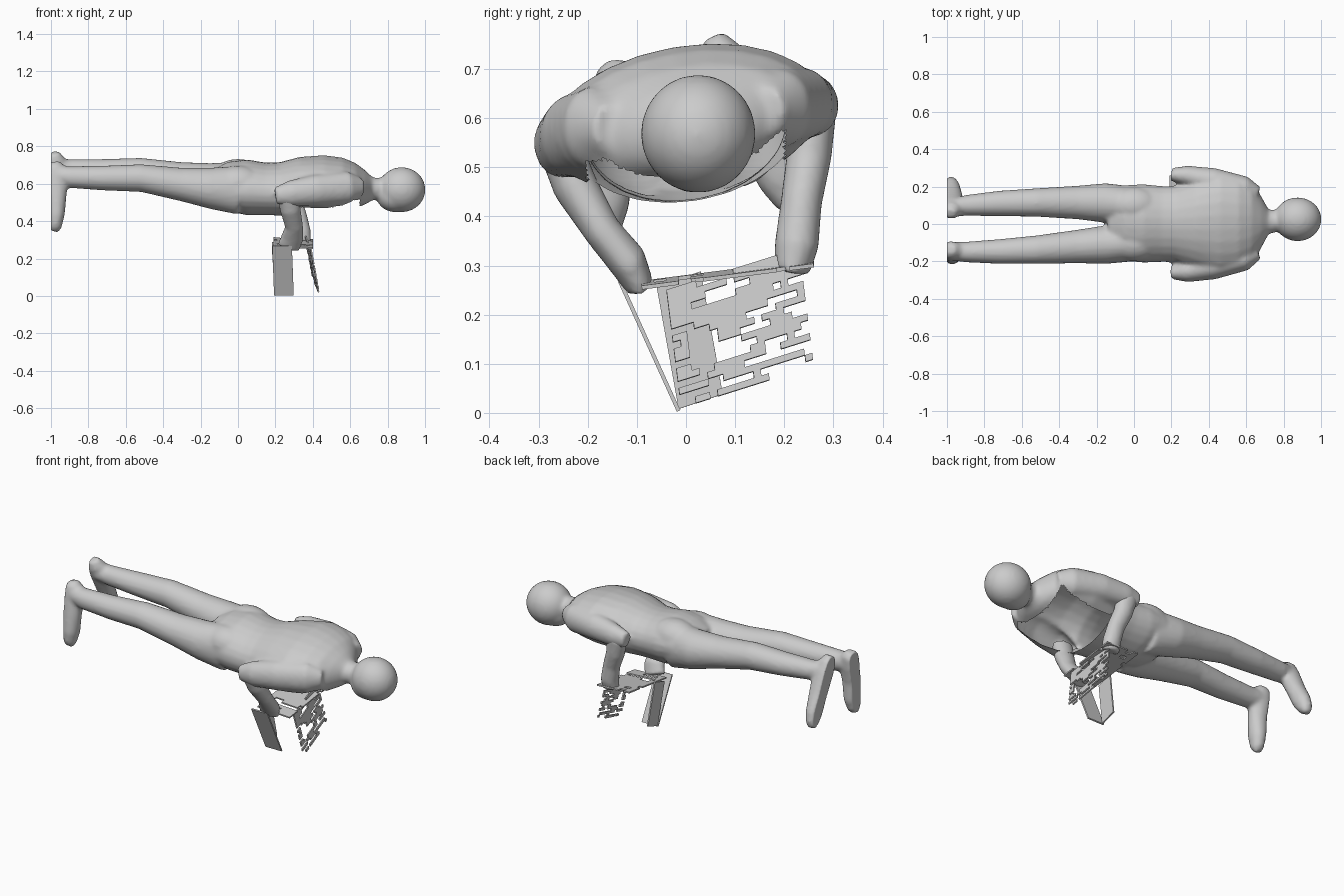
import bpy, bmesh, math, random
from mathutils import Vector

if "Cube" in bpy.data.objects:
    bpy.data.objects.remove(bpy.data.objects["Cube"])

random.seed(4)
N = 24


def loft(bm, pts, up=(0, 0, 1), roll=0.0, axis=None):
    """Closed tube through (x, y, z, half width, half depth) stations."""
    up = Vector(up)
    rings = []
    for i, (x, y, z, a, b) in enumerate(pts):
        p0, p1 = Vector(pts[max(i - 1, 0)][:3]), Vector(pts[min(i + 1, len(pts) - 1)][:3])
        t = Vector(axis) if axis else (p1 - p0).normalized()
        side = up.cross(t).normalized()
        top = t.cross(side).normalized()
        u = side * math.cos(roll) + top * math.sin(roll)
        v = top * math.cos(roll) - side * math.sin(roll)
        angs = [2 * math.pi * k / N for k in range(N)]
        rings.append([bm.verts.new(Vector((x, y, z)) + u * a * math.cos(g) + v * b * math.sin(g))
                      for g in angs])
    for r, s in zip(rings, rings[1:]):
        for k in range(N):
            bm.faces.new((r[k], r[(k + 1) % N], s[(k + 1) % N], s[k]))
    bm.faces.new(rings[0][::-1])
    bm.faces.new(rings[-1])


def ball(bm, c, r):
    res = bmesh.ops.create_uvsphere(bm, u_segments=32, v_segments=20, radius=1)
    for v in res["verts"]:
        v.co = Vector(c) + Vector([v.co[i] * r[i] for i in range(3)])


def finish(bm, name, voxel=None, smooth=4):
    """Turn a bmesh into an object, optionally fused into one skin."""
    bmesh.ops.recalc_face_normals(bm, faces=bm.faces)
    me = bpy.data.meshes.new(name)
    bm.to_mesh(me)
    bm.free()
    ob = bpy.data.objects.new(name, me)
    bpy.context.collection.objects.link(ob)
    if voxel:
        m = ob.modifiers.new("fuse", "REMESH")
        m.mode, m.voxel_size = "VOXEL", voxel
        s = ob.modifiers.new("soften", "SMOOTH")
        s.iterations, s.factor = smooth, 0.5
        dg = bpy.context.evaluated_depsgraph_get()
        ob.data = bpy.data.meshes.new_from_object(ob.evaluated_get(dg))
        ob.modifiers.clear()
        for p in ob.data.polygons:
            p.use_smooth = True
    return ob


# body: torso, neck and head
bm = bmesh.new()
loft(bm, [(-.14, 0, .59, .17, .08), (-.05, .005, .585, .205, .13), (.05, .003, .58, .212, .147),
          (.15, 0, .572, .205, .138), (.22, 0, .572, .205, .14), (.33, 0, .585, .245, .155),
          (.46, 0, .597, .285, .15), (.56, 0, .597, .265, .137), (.63, .005, .59, .225, .115),
          (.68, .01, .58, .14, .09), (.72, .012, .573, .065, .06), (.8, .02, .57, .055, .058)],
     roll=.17, axis=(1, 0, 0))
ball(bm, (.875, .025, .568), (.127, .117, .12))
ball(bm, (.84, .02, .535), (.1, .09, .087))
# buttocks
ball(bm, (0, .1, .635), (.14, .1, .097))
ball(bm, (0, -.1, .6), (.14, .1, .097))
# upper arms
loft(bm, [(.66, -.15, .58, .04, .05), (.59, -.185, .58, .065, .085), (.42, -.225, .565, .072, .085),
          (.28, -.255, .547, .056, .07), (.2, -.26, .535, .035, .045)])
loft(bm, [(.66, .16, .615, .04, .05), (.59, .19, .62, .065, .08), (.42, .23, .63, .07, .075),
          (.28, .26, .625, .052, .062), (.2, .265, .62, .035, .045)])
# legs
loft(bm, [(-.97, .085, .69, .05, .05), (-.9, .1, .675, .055, .055), (-.72, .11, .667, .068, .065),
          (-.52, .115, .662, .076, .076), (-.3, .115, .625, .09, .09), (-.15, .112, .6, .106, .11),
          (0, .1, .585, .1, .13)], axis=(1, 0, 0))
loft(bm, [(-.97, -.145, .645, .05, .05), (-.9, -.15, .635, .055, .058), (-.72, -.147, .63, .066, .066),
          (-.52, -.137, .63, .076, .074), (-.3, -.12, .595, .09, .09), (-.15, -.11, .575, .103, .11),
          (0, -.1, .565, .1, .13)], axis=(1, 0, 0))
# feet: heel, ankle, ball, toe
loft(bm, [(-.985, .055, .765, .025, .03), (-.98, .07, .73, .045, .055), (-.975, .095, .68, .05, .07),
          (-.972, .15, .57, .048, .055), (-.975, .195, .48, .052, .045), (-.98, .22, .43, .038, .035),
          (-.985, .23, .405, .015, .025)], up=(1, 0, 0))
loft(bm, [(-.985, -.135, .715, .025, .03), (-.98, -.138, .69, .046, .055), (-.975, -.145, .63, .05, .07),
          (-.972, -.16, .53, .048, .055), (-.972, -.165, .43, .052, .045), (-.978, -.17, .37, .038, .035),
          (-.985, -.17, .345, .015, .025)], up=(1, 0, 0))
body = finish(bm, "body", .011, 5)

# flat soles, and the open underside of the chest
bm = bmesh.new()
bm.from_mesh(body.data)
for v in bm.verts:
    v.co.x = max(v.co.x, -1)
gone = []
for f in bm.faces:
    c = f.calc_center_median()
    if .31 < c.x < .65 and abs(c.y) < .2 and f.normal.z < .1 and c.z < .545 + .17 * c.y:
        gone.append(f)
bmesh.ops.delete(bm, geom=gone, context="FACES")
bm.to_mesh(body.data)
bm.free()


# forearms, from the elbow down to the hand on the stand
def forearm(name, pts):
    bm = bmesh.new()
    loft(bm, pts, up=(1, 0, 0))
    finish(bm, name, .009, 4)


forearm("right_forearm",
        [(.265, -.26, .55, .045, .06), (.28, -.225, .46, .046, .055), (.3, -.17, .37, .038, .048),
         (.29, -.12, .31, .04, .06), (.27, -.095, .26, .03, .06)])
forearm("left_forearm",
        [(.265, .262, .62, .045, .06), (.285, .25, .52, .046, .052), (.32, .235, .43, .042, .048),
         (.34, .225, .34, .045, .05), (.34, .215, .285, .035, .05)])


# stand: thin, ragged, broken panels
def panel(name, origin, u, v, nu, nv, keep):
    o, u, v = Vector(origin), Vector(u), Vector(v)
    bm = bmesh.new()
    grid = [[bm.verts.new(o + u * i / nu + v * j / nv) for i in range(nu + 1)] for j in range(nv + 1)]
    for j in range(nv):
        on = True
        for i in range(nu):
            if random.random() < .4:
                on = random.random() < keep(i / nu, j / nv)
            if on:
                bm.faces.new((grid[j][i], grid[j][i + 1], grid[j + 1][i + 1], grid[j + 1][i]))
    bmesh.ops.delete(bm, geom=[w for w in bm.verts if not w.link_faces], context="VERTS")
    ob = finish(bm, name)
    m = ob.modifiers.new("thickness", "SOLIDIFY")
    m.thickness, m.offset = .008, 0


panel("stand_front_panel", (.193, -.015, .004), (.105, 0, 0), (-.01, -.12, .265), 6, 14, lambda a, b: 1)
panel("stand_back_panel", (.2, -.015, .008), (0, .09, .03), (-.015, -.045, .25), 8, 14, lambda a, b: 1)
panel("stand_side_panel", (.435, -.01, .01), (-.035, .27, .085), (-.045, -.03, .24), 18, 18,
      lambda a, b: .55 + .3 * b)
panel("stand_top", (.19, -.09, .265), (.21, 0, -.01), (0, .35, .045), 12, 14, lambda a, b: .85)
